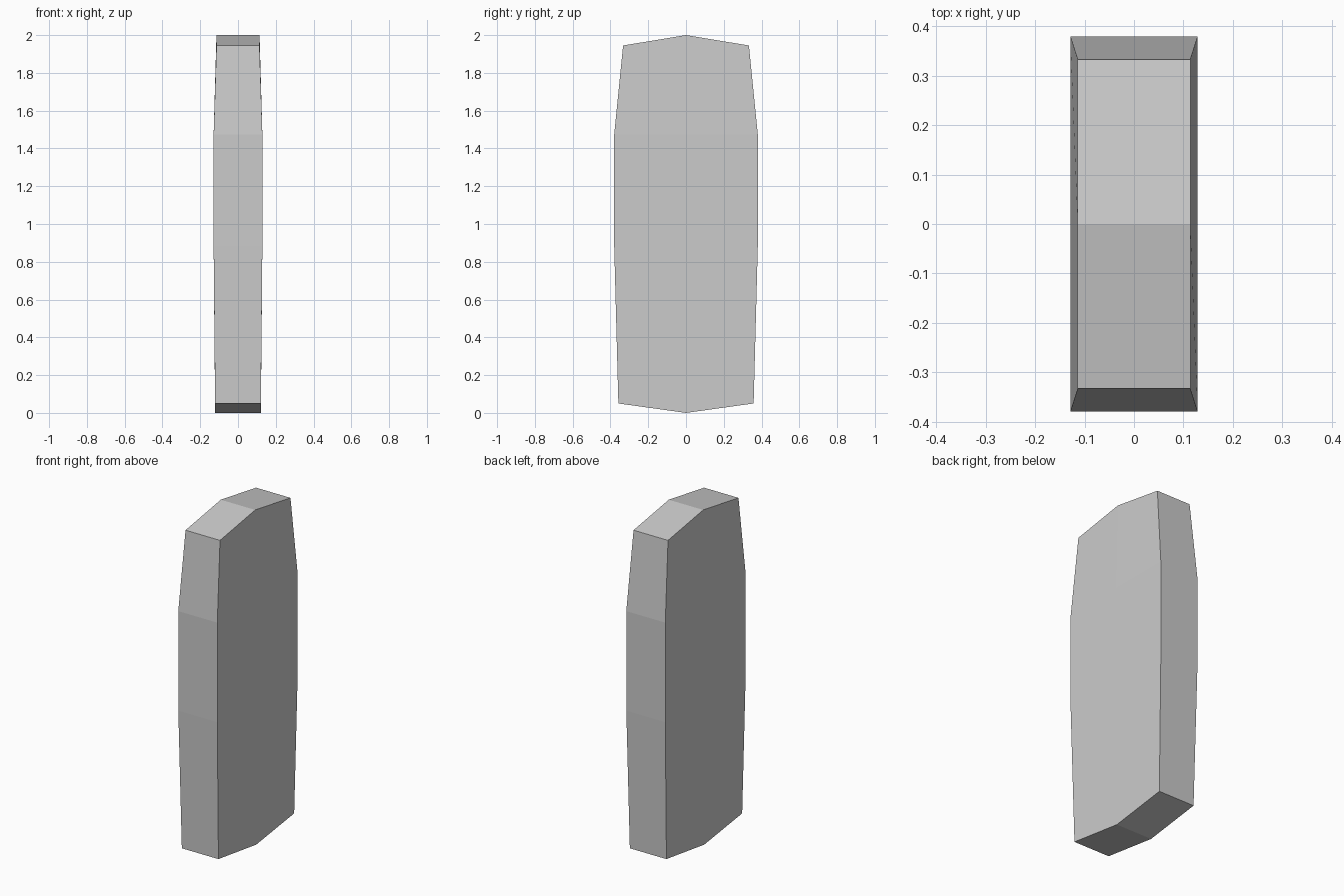
import bpy, bmesh

if "Cube" in bpy.data.objects:
    bpy.data.objects.remove(bpy.data.objects["Cube"])

# Cross-sections: (half width x, half depth y, z at the edges, z on the centre line)
SECTIONS = [
    (0.121, 0.358, 0.05, 0.0),
    (0.129, 0.38, 0.88, 0.88),
    (0.129, 0.38, 1.475, 1.475),
    (0.114, 0.333, 1.945, 2.0),
]

bm = bmesh.new()

# Six-point rings with a middle point on each broad side
rings = []
for hx, hy, ze, zc in SECTIONS:
    pts = [(-hx, -hy, ze), (hx, -hy, ze), (hx, 0, zc),
           (hx, hy, ze), (-hx, hy, ze), (-hx, 0, zc)]
    rings.append([bm.verts.new(p) for p in pts])

# Side walls
for a, b in zip(rings, rings[1:]):
    for i in range(6):
        j = (i + 1) % 6
        bm.faces.new((a[i], a[j], b[j], b[i]))

# Ridged top and keeled bottom
for r in (rings[0], rings[-1]):
    bm.faces.new((r[0], r[1], r[2], r[5]))
    bm.faces.new((r[5], r[2], r[3], r[4]))

bmesh.ops.recalc_face_normals(bm, faces=bm.faces)
mesh = bpy.data.meshes.new("slab")
bm.to_mesh(mesh)
bm.free()
slab = bpy.data.objects.new("slab", mesh)
bpy.context.collection.objects.link(slab)
